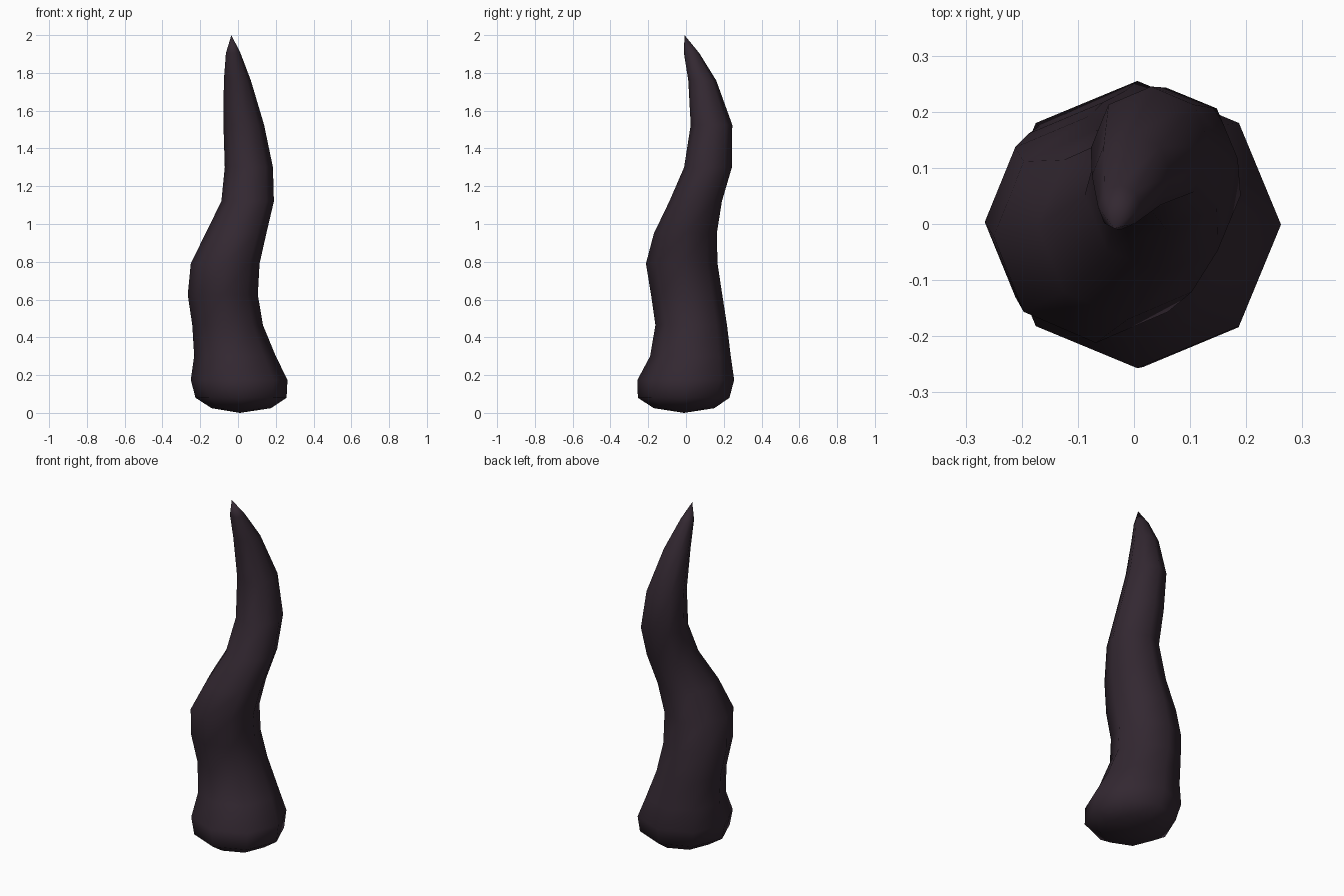
import bpy, bmesh, math

if "Cube" in bpy.data.objects:
    bpy.data.objects.remove(bpy.data.objects["Cube"])

SIDES = 8
# horn cross-sections: z, x min, x max, y min, y max
RINGS = [
    (0.025, -0.14, 0.175, -0.17, 0.15),
    (0.08, -0.225, 0.257, -0.255, 0.23),
    (0.175, -0.25, 0.262, -0.257, 0.255),
    (0.30, -0.232, 0.20, -0.19, 0.237),
    (0.465, -0.242, 0.132, -0.162, 0.217),
    (0.625, -0.266, 0.105, -0.185, 0.192),
    (0.79, -0.25, 0.114, -0.212, 0.167),
    (0.95, -0.172, 0.15, -0.17, 0.163),
    (1.12, -0.088, 0.19, -0.088, 0.19),
    (1.30, -0.07, 0.185, -0.01, 0.243),
    (1.525, -0.077, 0.138, 0.025, 0.245),
    (1.76, -0.075, 0.068, 0.012, 0.16),
    (1.905, -0.064, 0.013, -0.011, 0.07),
]

bone = bpy.data.materials.new("dark_plum")
bone.diffuse_color = (0.033, 0.021, 0.031, 1)
bone.use_nodes = True
bone.node_tree.nodes["Principled BSDF"].inputs["Base Color"].default_value = bone.diffuse_color

# twisted horn: octagonal rings, closed by a shallow base point and a sharp tip
bm = bmesh.new()
loops = []
for z, x0, x1, y0, y1 in RINGS:
    loops.append([bm.verts.new((
        (x0 + x1) / 2 + (x1 - x0) / 2 * math.cos(2 * math.pi * i / SIDES),
        (y0 + y1) / 2 + (y1 - y0) / 2 * math.sin(2 * math.pi * i / SIDES), z))
        for i in range(SIDES)])
base = bm.verts.new((0.01, -0.01, 0))
tip = bm.verts.new((-0.035, -0.008, 2))
for i in range(SIDES):
    j = (i + 1) % SIDES
    for low, high in zip(loops, loops[1:]):
        bm.faces.new((low[i], low[j], high[j], high[i]))
    bm.faces.new((base, loops[0][j], loops[0][i]))
    bm.faces.new((loops[-1][i], loops[-1][j], tip))
for f in bm.faces:
    f.smooth = True
bmesh.ops.recalc_face_normals(bm, faces=bm.faces)

mesh = bpy.data.meshes.new("horn")
bm.to_mesh(mesh)
bm.free()
mesh.materials.append(bone)
horn = bpy.data.objects.new("horn", mesh)
bpy.context.collection.objects.link(horn)
